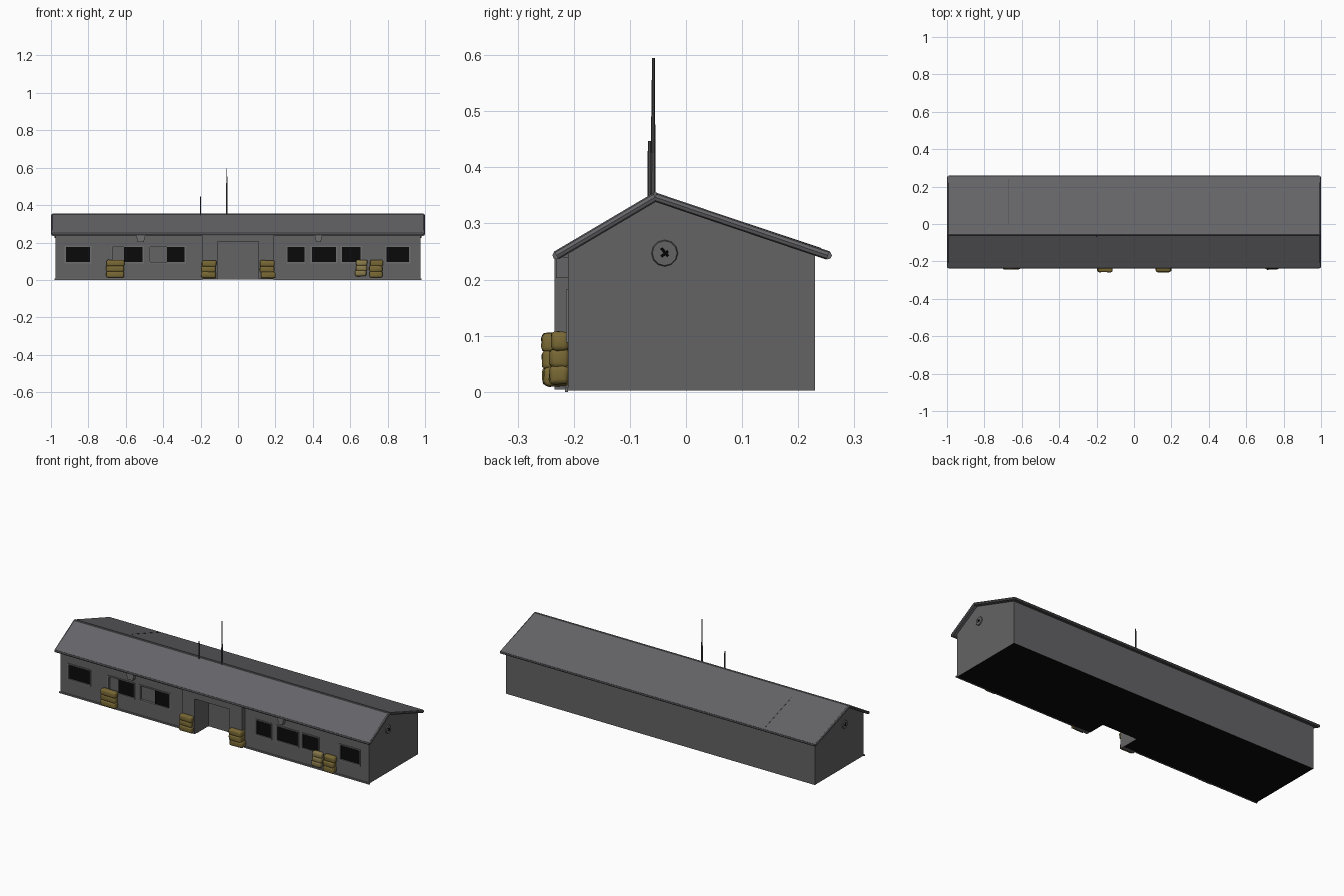
import bpy, bmesh, random
from mathutils import Vector, Matrix

random.seed(4)
if "Cube" in bpy.data.objects:
    bpy.data.objects.remove(bpy.data.objects["Cube"], do_unlink=True)


def material(name, r, g, b):
    m = bpy.data.materials.new(name)
    m.use_nodes = True
    m.diffuse_color = (r, g, b, 1)
    bsdf = m.node_tree.nodes["Principled BSDF"]
    bsdf.inputs["Base Color"].default_value = (r, g, b, 1)
    bsdf.inputs["Roughness"].default_value = 0.9
    return m


WALL = material("wall grey", 0.125, 0.125, 0.13)
ROOF = material("roof grey", 0.13, 0.127, 0.137)
TRIM = material("trim grey", 0.16, 0.16, 0.165)
BLACK = material("black", 0.003, 0.003, 0.003)
METAL = material("dark metal", 0.07, 0.07, 0.07)
SACK = material("sack ochre", 0.19, 0.14, 0.035)
SACK_PALE = material("pale sack ochre", 0.25, 0.195, 0.07)


def finish(name, bm, *mats):
    bmesh.ops.recalc_face_normals(bm, faces=bm.faces)
    me = bpy.data.meshes.new(name)
    bm.to_mesh(me)
    bm.free()
    ob = bpy.data.objects.new(name, me)
    bpy.context.collection.objects.link(ob)
    for m in mats:
        me.materials.append(m)
    return ob


def add_box(bm, x, y, z):
    """Box from three (low, high) ranges."""
    lo, hi = Vector((x[0], y[0], z[0])), Vector((x[1], y[1], z[1]))
    mat = Matrix.Translation((lo + hi) / 2) @ Matrix.Diagonal((*(hi - lo), 1))
    return bmesh.ops.create_cube(bm, size=1, matrix=mat)["verts"]


def boxes(name, mat, *ranges):
    bm = bmesh.new()
    for r in ranges:
        add_box(bm, *r)
    return finish(name, bm, mat)


def extrude_x(name, profile, half, *mats):
    """Extrude a (y, z) outline along x."""
    bm = bmesh.new()
    face = bm.faces.new([bm.verts.new((-half, y, z)) for y, z in profile])
    out = bmesh.ops.extrude_face_region(bm, geom=[face])["geom"]
    bmesh.ops.translate(bm, vec=(2 * half, 0, 0),
                        verts=[v for v in out if isinstance(v, bmesh.types.BMVert)])
    return finish(name, bm, *mats)


def rod(name, mat, a, b, r1, r2, sides=8):
    a, b = Vector(a), Vector(b)
    bm = bmesh.new()
    turn = (b - a).to_track_quat('Z', 'Y').to_matrix().to_4x4()
    bmesh.ops.create_cone(bm, cap_ends=True, segments=sides, radius1=r1, radius2=r2,
                          depth=(b - a).length, matrix=Matrix.Translation((a + b) / 2) @ turn)
    return finish(name, bm, mat)


# Main building with black underside
FRONT = -0.21
building = extrude_x("building_walls", [(FRONT, 0.002), (0.23, 0.002), (0.23, 0.246),
                     (-0.055, 0.343), (FRONT, 0.252)], 0.975, WALL, BLACK)
for p in building.data.polygons:
    p.material_index = 1 if p.normal.z < -0.9 else 0

# Recessed entrance and window openings
openings = [(-0.92, -0.79), (-0.67, -0.51), (-0.47, -0.285), (0.265, 0.355),
            (0.395, 0.525), (0.555, 0.655), (0.795, 0.915)]
SILL, HEAD = 0.095, 0.175
cutter = boxes("opening_cutter", WALL, ((-0.11, 0.11), (-0.3, -0.11), (-0.1, 0.205)),
               *[(o, (-0.3, FRONT + 0.012), (SILL, HEAD)) for o in openings])
cutter.hide_render = True
cutter.hide_set(True)
cut = building.modifiers.new("openings", 'BOOLEAN')
cut.operation, cut.solver, cut.object = 'DIFFERENCE', 'EXACT', cutter

# Window frames and dark glazing; two windows are partly shuttered
dark = [(-0.92, -0.79), (-0.61, -0.51), (-0.38, -0.285)] + openings[3:]
boxes("window_glazing", BLACK, *[(d, (FRONT + 0.004, FRONT + 0.011), (SILL, HEAD)) for d in dark])
frame = []
T = 0.007
for a, b in openings:
    depth = (FRONT - 0.004, FRONT + 0.003)
    frame += [((a - T, b + T), depth, (SILL - T, SILL)), ((a - T, b + T), depth, (HEAD, HEAD + T)),
              ((a - T, a), depth, (SILL, HEAD)), ((b, b + T), depth, (SILL, HEAD))]
boxes("window_frames", TRIM, *frame)

# Porch pillars and lintel
boxes("porch_surround", WALL,
      *[((min(s * 0.11, s * 0.19), max(s * 0.11, s * 0.19)), (-0.234, FRONT), (0.004, 0.25)) for s in (-1, 1)],
      ((-0.11, 0.11), (-0.234, FRONT), (0.205, 0.25)))

# Base plinth along the front
boxes("front_plinth", TRIM, *[((min(s * 0.19, s * 0.98), max(s * 0.19, s * 0.98)),
                              (-0.216, FRONT), (0, 0.008)) for s in (-1, 1)])

# Roof with uneven slopes
extrude_x("roof", [(-0.235, 0.25), (-0.055, 0.354), (0.257, 0.25), (0.253, 0.236),
                   (-0.055, 0.339), (-0.233, 0.236)], 0.992, ROOF)

# Rounded eaves, ridge and gable edging
for label, y, z, r in (("front_eave", -0.231, 0.243, 0.007), ("back_eave", 0.253, 0.243, 0.007),
                       ("ridge_cap", -0.055, 0.35, 0.006)):
    rod(label, ROOF, (-0.993, y, z), (0.993, y, z), r, r)
for side, s in (("left", 1), ("right", -1)):
    x = s * 0.991
    rod(side + "_front_gable_trim", ROOF, (x, -0.231, 0.243), (x, -0.055, 0.347), 0.008, 0.008)
    rod(side + "_back_gable_trim", ROOF, (x, 0.253, 0.243), (x, -0.055, 0.347), 0.008, 0.008)

    # Round gable vent with slanted dark slots
    rod(side + "_vent", WALL, (s * 0.974, -0.038, 0.247), (s * 0.98, -0.038, 0.247), 0.024, 0.022, 12)
    for i, turn in enumerate((0.009, -0.006)):
        rod(f"{side}_vent_slot_{i}", BLACK, (s * 0.981, -0.044, 0.247 + turn),
            (s * 0.981, -0.032, 0.247 - turn * 0.6), 0.0022, 0.0022, 6)

# Roof seam
seam = boxes("roof_seam", METAL, ((-0.671, -0.668), (0, 0.24), (-0.001, 0.001)))
for v in seam.data.vertices:
    v.co.z += 0.354 - (v.co.y + 0.055) / 3

# Rainwater hoppers under the front eave
for x, w in ((-0.52, 0.025), (0.43, 0.02)):
    bm = bmesh.new()
    for v in add_box(bm, (x - w, x + w), (-0.232, FRONT), (0.203, 0.24)):
        if v.co.z < 0.22:
            v.co.x = x + (v.co.x - x) * 0.65
    finish("rain_hopper", bm, TRIM)

# Rooftop aerials
rod("tall_aerial", METAL, (-0.06, -0.059, 0.34), (-0.06, -0.058, 0.595), 0.005, 0.0025, 6)
rod("short_aerial", METAL, (-0.2, -0.065, 0.34), (-0.2, -0.065, 0.447), 0.004, 0.003, 6)


# Stacks of soft sacks
def sack_stack(name, x0, x1, y0, z0, z1, mat):
    bm = bmesh.new()
    rows = 3
    h = (z1 - z0) / rows
    for i in range(rows):
        j = random.uniform(-0.004, 0.004)
        add_box(bm, (x0 + j, x1 + j), (y0 + abs(j), FRONT + 0.001),
                (z0 + i * h - 0.002, z0 + (i + 1) * h + 0.002))
    bmesh.ops.bevel(bm, geom=bm.edges[:], offset=0.009, segments=3, profile=0.5, affect='EDGES')
    for v in bm.verts:
        v.co += Vector([random.uniform(-0.0012, 0.0012) for _ in range(3)])
    ob = finish(name, bm, mat)
    ob.data.shade_smooth()


sack_stack("window_sacks", -0.702, -0.607, -0.243, 0.015, 0.105, SACK)
sack_stack("porch_sacks_right", -0.194, -0.116, -0.258, 0.012, 0.103, SACK)
sack_stack("porch_sacks_left", 0.118, 0.196, -0.258, 0.012, 0.103, SACK)
sack_stack("wall_sacks_inner", 0.628, 0.688, -0.24, 0.022, 0.105, SACK_PALE)
sack_stack("wall_sacks_outer", 0.703, 0.772, -0.244, 0.015, 0.105, SACK)
